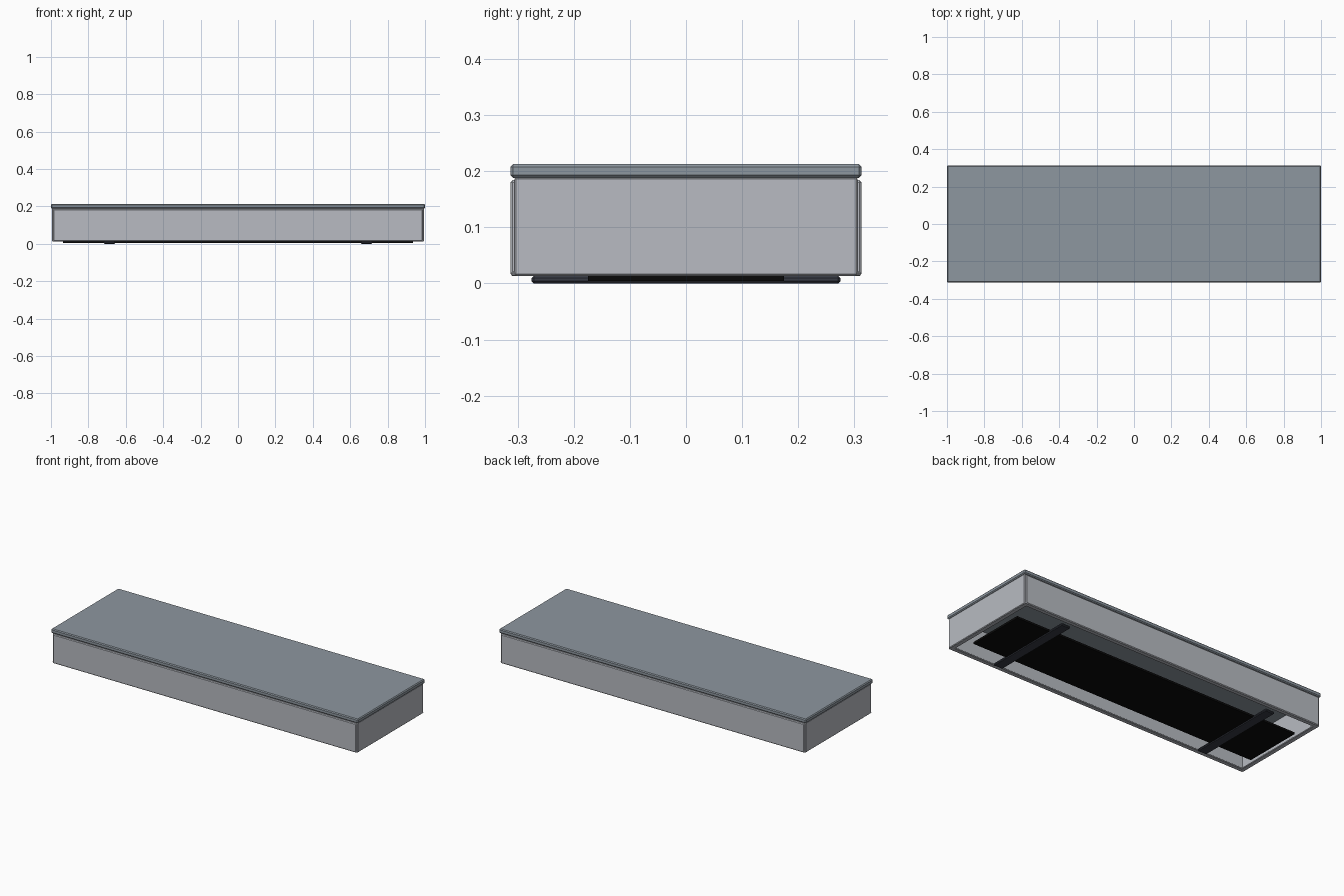
import bpy

if "Cube" in bpy.data.objects:
    bpy.data.objects.remove(bpy.data.objects["Cube"])


def material(name, rgb):
    m = bpy.data.materials.new(name)
    m.diffuse_color = (*rgb, 1)
    m.use_nodes = True
    m.node_tree.nodes["Principled BSDF"].inputs["Base Color"].default_value = m.diffuse_color
    return m


LID = material("slate", (0.27, 0.31, 0.35))
WALL = material("light_grey", (0.48, 0.50, 0.54))
DARK = material("charcoal", (0.04, 0.045, 0.06))
BLACK = material("black", (0.003, 0.003, 0.003))


def box(name, lo, hi, mat, chamfer=0.0):
    """Axis-aligned box between two corners with an optional flat chamfer."""
    bpy.ops.mesh.primitive_cube_add(size=1, location=[(a + b) / 2 for a, b in zip(lo, hi)])
    ob = bpy.context.object
    ob.name = name
    ob.scale = [b - a for a, b in zip(lo, hi)]
    bpy.ops.object.transform_apply(location=False, rotation=False, scale=True)
    ob.data.materials.append(mat)
    if chamfer:
        mod = ob.modifiers.new("chamfer", 'BEVEL')
        mod.width = chamfer
        mod.segments = 1
    return ob


# Lid on top, with a slightly recessed neck below it
box("lid", (-1, -0.313, 0.188), (1, 0.313, 0.213), LID, 0.005)

for s, side in ((-1, "front"), (1, "back")):
    # Long wall panels and the inner lining that carries the lid
    y = sorted((s * 0.300, s * 0.313))
    box(side + "_panel", (-0.988, y[0], 0.0135), (0.988, y[1], 0.184), WALL, 0.004)
    y = sorted((s * 0.292, s * 0.305))
    box(side + "_lining", (-0.985, y[0], 0.016), (0.985, y[1], 0.189), WALL)
    # Long rails of the bottom frame
    y = sorted((s * 0.285, s * 0.311))
    box(side + "_base_rail", (-0.99, y[0], 0.013), (0.99, y[1], 0.021), WALL, 0.002)

for s, side in ((-1, "left"), (1, "right")):
    # End walls and end rails of the bottom frame
    x = sorted((s * 0.978, s * 0.995))
    box(side + "_panel", (x[0], -0.306, 0.0135), (x[1], 0.306, 0.189), WALL, 0.003)
    x = sorted((s * 0.967, s * 0.993))
    box(side + "_base_rail", (x[0], -0.308, 0.013), (x[1], 0.308, 0.021), WALL, 0.002)
    # Cross bars the unit stands on
    c = s * 0.688
    box(side + "_foot_bar", (c - 0.03, -0.275, 0), (c + 0.03, 0.275, 0.014), DARK, 0.004)

# Black tray slung under the open bottom
box("under_tray", (-0.935, -0.175, 0.004), (0.935, 0.175, 0.016), BLACK)
